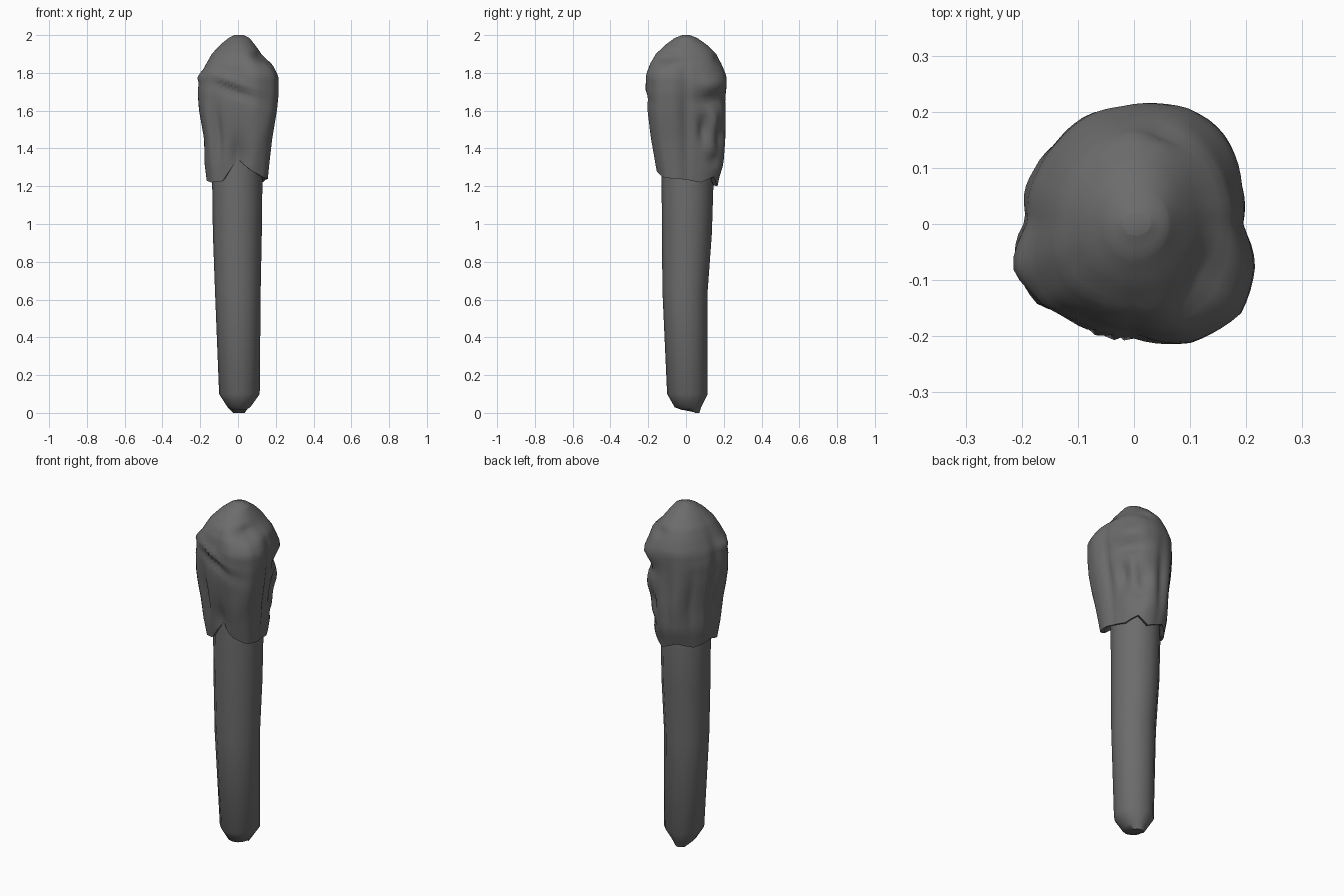
import bpy, bmesh
from math import sin, cos, radians, exp, pi

if "Cube" in bpy.data.objects:
    bpy.data.objects.remove(bpy.data.objects["Cube"], do_unlink=True)

grey = bpy.data.materials.new("dark grey")
grey.use_nodes = True
colour = (0.15, 0.15, 0.15, 1)
grey.diffuse_color = colour
grey.node_tree.nodes["Principled BSDF"].inputs["Base Color"].default_value = colour


def interp(table, z):
    """Linear interpolation of rows whose first item is the key."""
    if z <= table[0][0]:
        return table[0][1:]
    for a, b in zip(table, table[1:]):
        if z <= b[0]:
            t = (z - a[0]) / (b[0] - a[0])
            return [p + (q - p) * t for p, q in zip(a[1:], b[1:])]
    return table[-1][1:]


def loft(name, rings, sharp):
    """Skin a stack of equal rings and close both ends."""
    bm = bmesh.new()
    loops = [[bm.verts.new(p) for p in ring] for ring in rings]
    n = len(loops[0])
    for a, b in zip(loops, loops[1:]):
        for i in range(n):
            j = (i + 1) % n
            bm.faces.new((a[i], a[j], b[j], b[i]))
    bm.faces.new(loops[0][::-1])
    bm.faces.new(loops[-1])
    bmesh.ops.recalc_face_normals(bm, faces=bm.faces)
    mesh = bpy.data.meshes.new(name)
    bm.to_mesh(mesh)
    bm.free()
    mesh.materials.append(grey)
    ob = bpy.data.objects.new(name, mesh)
    bpy.context.collection.objects.link(ob)
    bpy.ops.object.select_all(action='DESELECT')
    ob.select_set(True)
    bpy.context.view_layer.objects.active = ob
    bpy.ops.object.shade_smooth_by_angle(angle=radians(sharp))
    return ob


def ring_in_box(z, x0, x1, y0, y1, n):
    cx, cy, rx, ry = (x0 + x1) / 2, (y0 + y1) / 2, (x1 - x0) / 2, (y1 - y0) / 2
    return [(cx + rx * cos(2 * pi * i / n), cy + ry * sin(2 * pi * i / n), z)
            for i in range(n)]


# Shaft: height, then left/right and front/back limits
shaft = [(0.01, -0.03, 0.04, -0.02, 0.07), (0.03, -0.055, 0.065, -0.06, 0.08),
         (0.1, -0.1, 0.115, -0.1, 0.115), (0.65, -0.122, 0.12, -0.125, 0.115),
         (0.95, -0.133, 0.126, -0.127, 0.137), (1.3, -0.138, 0.13, -0.13, 0.148),
         (1.5, -0.12, 0.12, -0.12, 0.12)]
rings = [ring_in_box(*row, 12) for row in shaft]
rings[0] = [(x, y, 0.0 if y > 0.03 else 0.015) for x, y, z in rings[0]]
loft("shaft", rings, 40)

# Wrapped cloth head: limits by height
limits = [(1.22, -0.165, 0.155, -0.145, 0.165), (1.32, -0.178, 0.165, -0.165, 0.195),
          (1.45, -0.18, 0.18, -0.185, 0.205), (1.6, -0.207, 0.205, -0.205, 0.205),
          (1.7, -0.215, 0.215, -0.21, 0.207), (1.78, -0.203, 0.212, -0.215, 0.21),
          (1.85, -0.17, 0.185, -0.195, 0.185), (1.9, -0.142, 0.13, -0.165, 0.16),
          (1.95, -0.095, 0.09, -0.11, 0.11), (1.985, -0.05, 0.062, -0.06, 0.06),
          (2.0, -0.02, 0.03, -0.02, 0.02)]

# Plan outline: angle, radius
outline = [(-180, .205), (-162, .225), (-140, .225), (-120, .2), (-90, .195),
           (-65, .235), (-40, .25), (-20, .23), (0, .2), (20, .2), (45, .215),
           (65, .225), (90, .22), (110, .215), (135, .21), (150, .205), (180, .205)]

# Lower hem: angle, height
hem = [(-180, 1.24), (-145, 1.22), (-122, 1.225), (-90, 1.345), (-65, 1.28),
       (-42, 1.245), (0, 1.235), (30, 1.22), (55, 1.25), (75, 1.2), (110, 1.24),
       (140, 1.215), (180, 1.24)]

# Folds: angle, height, angular width, height width, slope, amount
folds = [(-98, 1.75, 32, .018, -.0012, .016), (-98, 1.705, 32, .025, -.0012, -.016),
         (-90, 1.36, 16, .09, 0, -.025), (-128, 1.48, 6, .16, 0, -.022),
         (-145, 1.5, 9, .15, 0, .01), (-35, 1.88, 22, .03, 0, -.03),
         (-50, 1.5, 14, .12, .004, .008), (45, 1.74, 28, .03, 0, .016),
         (45, 1.655, 26, .035, 0, -.026), (30, 1.5, 9, .07, 0, -.028),
         (62, 1.46, 10, .06, 0, -.026), (46, 1.54, 7, .05, 0, .012),
         (52, 1.34, 16, .025, 0, -.02), (95, 1.5, 7, .2, .003, -.014),
         (112, 1.5, 8, .22, .002, .008), (135, 1.5, 7, .2, -.003, -.014),
         (160, 1.45, 8, .18, 0, .008), (175, 1.6, 8, .16, .003, -.014),
         (0, 1.55, 9, .2, -.006, -.012), (-160, 1.78, 12, .025, 0, .016),
         (70, 1.87, 14, .025, 0, -.014)]


def fold_depth(a, z):
    total = 0
    for fa, fz, wa, wz, slope, amount in folds:
        da = (a - fa + 180) % 360 - 180
        dz = z - fz - slope * da
        total += amount * exp(-(da / wa) ** 2 - (dz / wz) ** 2)
    return total


def head_point(a, z, grow=1.0):
    """Point on the cloth at an angle and height."""
    x0, x1, y0, y1 = interp(limits, z)
    r = interp(outline, a)[0]
    c, s = cos(radians(a)), sin(radians(a))
    blend = min(1, max(0, (z - 1.8) / 0.18))
    r = r + (0.212 - r) * blend
    sx = (x1 if c > 0 else -x0) / 0.215
    sy = (y1 if s > 0 else -y0) / 0.215
    d = fold_depth(a, z) * min(1, (2.0 - z) / 0.1)
    return ((r * sx + d) * c * grow, (r * sy + d) * s * grow, z)


COLS, ROWS = 72, 40
angles = [-180 + 360 * i / COLS for i in range(COLS)]
rings = []
# Inner lip, tucked against the shaft
for lift, grow in ((0.06, 0.72), (0.005, 0.88)):
    ring = []
    for a in angles:
        h = interp(hem, a)[0]
        x, y, z = head_point(a, h, grow)
        ring.append((x, y, h + lift))
    rings.append(ring)
for k in range(ROWS + 1):
    t = sin(k / ROWS * pi / 2)
    ring = []
    for a in angles:
        h = interp(hem, a)[0]
        ring.append(head_point(a, h + (2.0 - h) * t))
    rings.append(ring)
loft("cloth_head", rings, 50)
